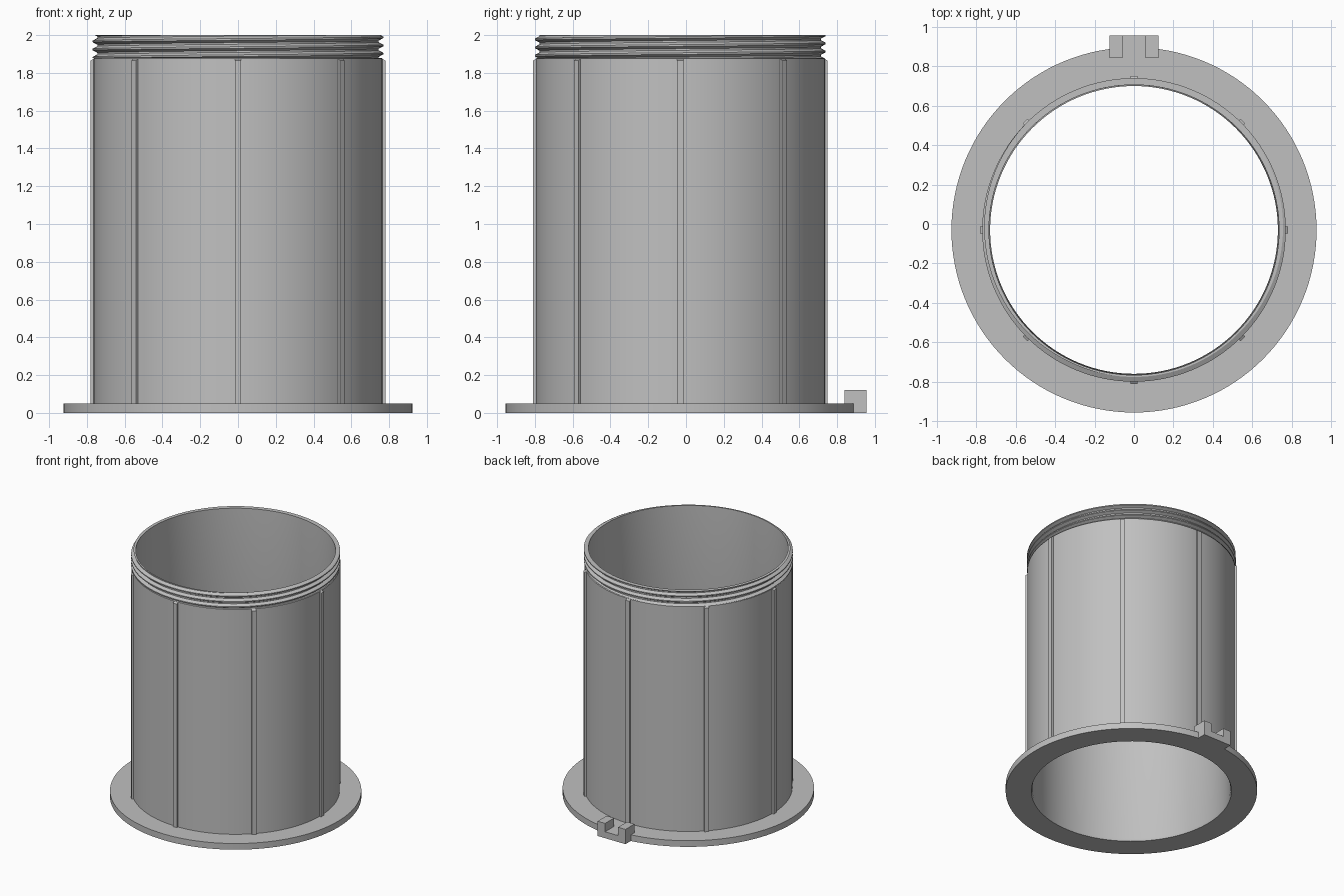
import bpy, bmesh, math
from mathutils import Matrix, Vector

cube = bpy.data.objects.get("Cube")
if cube:
    bpy.data.objects.remove(cube, do_unlink=True)

CY = -0.03          # axis of the sleeve in y
SEG = 128
TOP, NECK, FLANGE = 2.0, 1.88, 0.05
MINOR, MAJOR, PITCH = 0.745, 0.769, 0.043

grey = bpy.data.materials.new("plastic_grey")
colour = (0.53, 0.53, 0.53, 1)
grey.diffuse_color = colour
grey.use_nodes = True
grey.node_tree.nodes["Principled BSDF"].inputs["Base Color"].default_value = colour


def finish(name, bm, smooth=False):
    bmesh.ops.remove_doubles(bm, verts=bm.verts[:], dist=0.0001)
    bmesh.ops.recalc_face_normals(bm, faces=bm.faces[:])
    mesh = bpy.data.meshes.new(name)
    bm.to_mesh(mesh)
    bm.free()
    mesh.materials.append(grey)
    ob = bpy.data.objects.new(name, mesh)
    bpy.context.collection.objects.link(ob)
    if smooth:
        bpy.ops.object.select_all(action='DESELECT')
        ob.select_set(True)
        bpy.context.view_layer.objects.active = ob
        bpy.ops.object.shade_smooth_by_angle(angle=math.radians(25))
    return ob


def skin(bm, columns, closed):
    """Quads between neighbouring columns of (r, angle, z) points."""
    cols = [[bm.verts.new((r * math.cos(a), CY + r * math.sin(a), z)) for r, a, z in c]
            for c in columns]
    for c, d in zip(cols, cols[1:]):
        count = len(c)
        for i in range(count if closed else count - 1):
            j = (i + 1) % count
            bm.faces.new((c[i], d[i], d[j], c[j]))


angles = [2 * math.pi * i / SEG for i in range(SEG + 1)]

# Hollow sleeve with its flange and plain neck
profile = [(0.736, 0), (0.925, 0), (0.925, FLANGE), (0.765, FLANGE), (0.765, NECK - 0.005),
           (0.76, NECK), (0.743, NECK), (0.743, TOP - 0.001), (0.735, TOP - 0.001), (0.729, 0.02)]
bm = bmesh.new()
skin(bm, [[(r, a, z) for r, z in profile] for a in angles], True)
finish("sleeve_and_flange", bm, True)

# Helical thread, trimmed flat at the neck and the rim
STEPS = (0, 0.3, 0.5, 0.8)
Z0 = NECK + 0.005


def thread_radius(z, a):
    u = ((z - Z0) / PITCH - a / (2 * math.pi)) % 1
    rise = max(0, min(1, u / 0.3, (0.8 - u) / 0.3))
    return MINOR + (MAJOR - MINOR) * rise


columns = []
for a in angles:
    col = []
    for n in range(-2, 4):
        for f in STEPS:
            z = Z0 + PITCH * (n + f + a / (2 * math.pi))
            z = max(NECK, min(TOP, z))
            col.append((thread_radius(z, a), a, z))
    col.append((0.735, a, TOP))
    columns.append(col)
bm = bmesh.new()
skin(bm, columns, False)
finish("screw_thread", bm, True)

# Eight grip ribs with sloped tops
for i in range(8):
    bm = bmesh.new()
    bmesh.ops.create_cube(bm, size=1)
    for v in bm.verts:
        outer, high = v.co.x > 0, v.co.z > 0
        v.co = Vector((0.78 if outer else 0.755, v.co.y * 0.034,
                       (NECK - (0.015 if outer else 0)) if high else FLANGE - 0.01))
    bm.transform(Matrix.Translation((0, CY, 0)) @ Matrix.Rotation(i * math.pi / 4, 4, 'Z'))
    finish(f"grip_rib_{i + 1}", bm)

# Slotted locating lug: U outline extruded front to back
half = [(0.125, 0), (0.125, 0.12), (0.058, 0.12), (0.058, 0.052)]
outline = half + [(-x, z) for x, z in reversed(half)]
bm = bmesh.new()
face = bm.faces.new([bm.verts.new((x, 0.84, z)) for x, z in outline])
ext = bmesh.ops.extrude_face_region(bm, geom=[face], use_keep_orig=True)
bmesh.ops.translate(bm, vec=(0, 0.115, 0),
                    verts=[g for g in ext["geom"] if isinstance(g, bmesh.types.BMVert)])
finish("locating_lug", bm)
